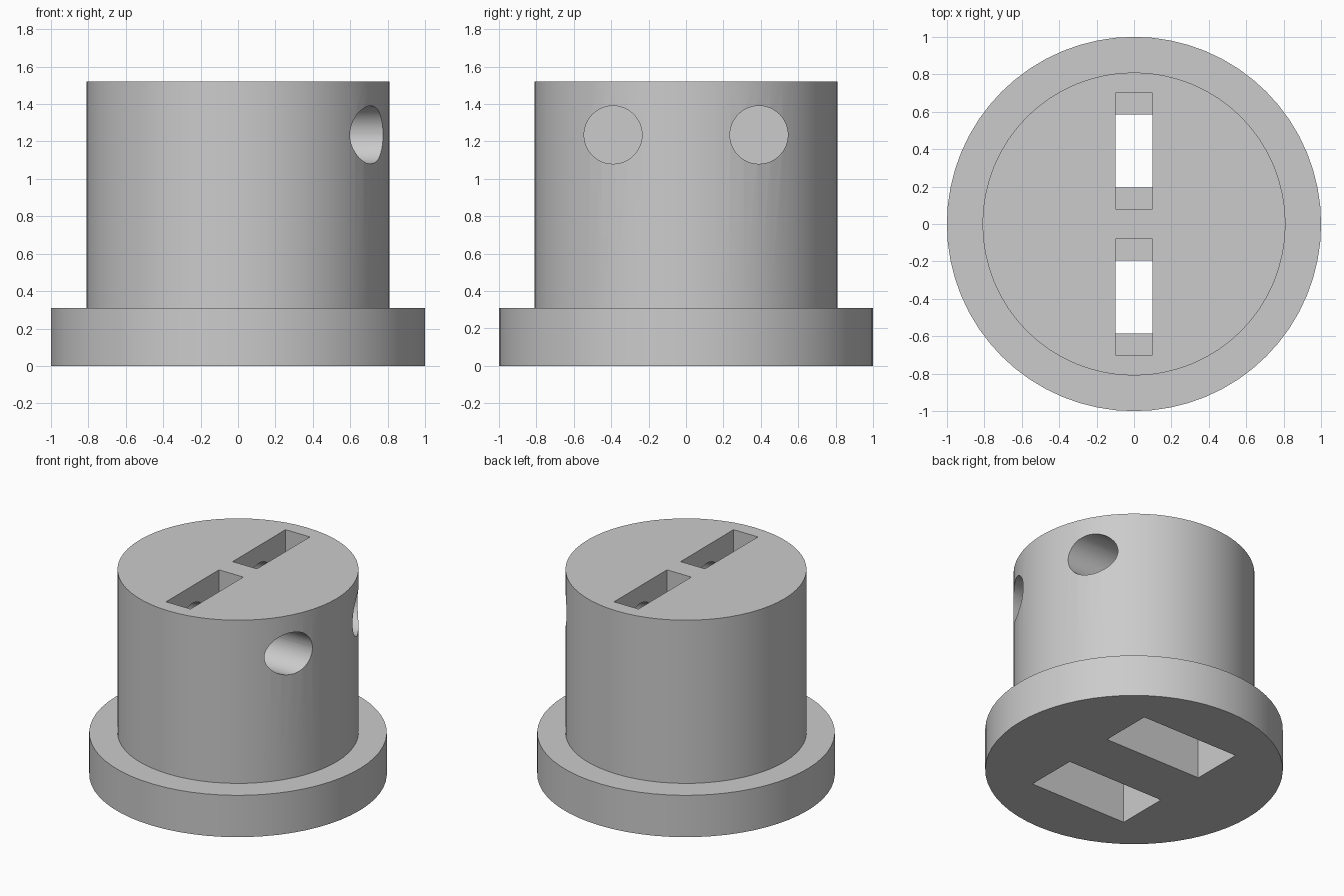
import bpy
import bmesh
import math
from mathutils import Matrix, Vector

if "Cube" in bpy.data.objects:
    bpy.data.objects.remove(bpy.data.objects["Cube"], do_unlink=True)

SEGMENTS = 64
FLANGE_TOP, BODY_TOP = 0.31, 1.52
PORT_Y, PORT_Z, PORT_RADIUS = 0.39, 1.235, 0.155

grey = bpy.data.materials.new("plain grey")
grey.use_nodes = True
colour = (0.6, 0.6, 0.6, 1)
grey.diffuse_color = colour
grey.node_tree.nodes["Principled BSDF"].inputs["Base Color"].default_value = colour


def make_object(name, bm):
    bmesh.ops.recalc_face_normals(bm, faces=bm.faces)
    mesh = bpy.data.meshes.new(name)
    bm.to_mesh(mesh)
    bm.free()
    mesh.materials.append(grey)
    obj = bpy.data.objects.new(name, mesh)
    bpy.context.collection.objects.link(obj)
    return obj


def box(name, half_x, y, half_y, z0, z1):
    bm = bmesh.new()
    size = Matrix.Diagonal((2 * half_x, 2 * half_y, z1 - z0, 1))
    place = Matrix.Translation((0, y, (z0 + z1) / 2))
    bmesh.ops.create_cube(bm, size=1, matrix=place @ size)
    return make_object(name, bm)


def bore(name, radius, x0, x1, y, z):
    bm = bmesh.new()
    place = Matrix.Translation(((x0 + x1) / 2, y, z)) @ Matrix.Rotation(math.pi / 2, 4, "Y")
    bmesh.ops.create_cone(bm, cap_ends=True, segments=48, radius1=radius,
                          radius2=radius, depth=x1 - x0, matrix=place)
    return make_object(name, bm)


# Flanged cylindrical housing, turned as rings with flat caps
bm = bmesh.new()
rings = []
for radius, z in ((1, 0), (1, FLANGE_TOP), (0.81, FLANGE_TOP), (0.81, BODY_TOP)):
    rings.append([bm.verts.new((radius * math.cos(2 * math.pi * i / SEGMENTS),
                                radius * math.sin(2 * math.pi * i / SEGMENTS), z))
                  for i in range(SEGMENTS)])
for lower, upper in zip(rings, rings[1:]):
    for i in range(SEGMENTS):
        j = (i + 1) % SEGMENTS
        bm.faces.new((lower[i], lower[j], upper[j], upper[i]))
bm.faces.new(rings[0][::-1])
bm.faces.new(rings[-1])
housing = make_object("housing", bm)

# Paired openings: narrow top slot, wide bottom pocket, round side port
cutters = []
for side in (1, -1):
    y = side * PORT_Y
    cutters.append(box("top_slot_cutter", 0.1, y, 0.31, 0.77, 1.7))
    cutters.append(box("bottom_pocket_cutter", 0.4, y, 0.195, -0.2, 0.85))
    cutters.append(bore("side_port_cutter", PORT_RADIUS, -0.4, 1.1, y, PORT_Z))

bpy.ops.object.select_all(action="DESELECT")
housing.select_set(True)
bpy.context.view_layer.objects.active = housing
for cutter in cutters:
    cutter.hide_render = True
    mod = housing.modifiers.new("opening", "BOOLEAN")
    mod.operation = "DIFFERENCE"
    mod.solver = "EXACT"
    mod.object = cutter
    bpy.ops.object.modifier_apply(modifier=mod.name)
for cutter in cutters:
    bpy.data.objects.remove(cutter, do_unlink=True)

# Smooth round walls with crisp rims
bpy.ops.object.shade_smooth_by_angle(angle=math.radians(30))
